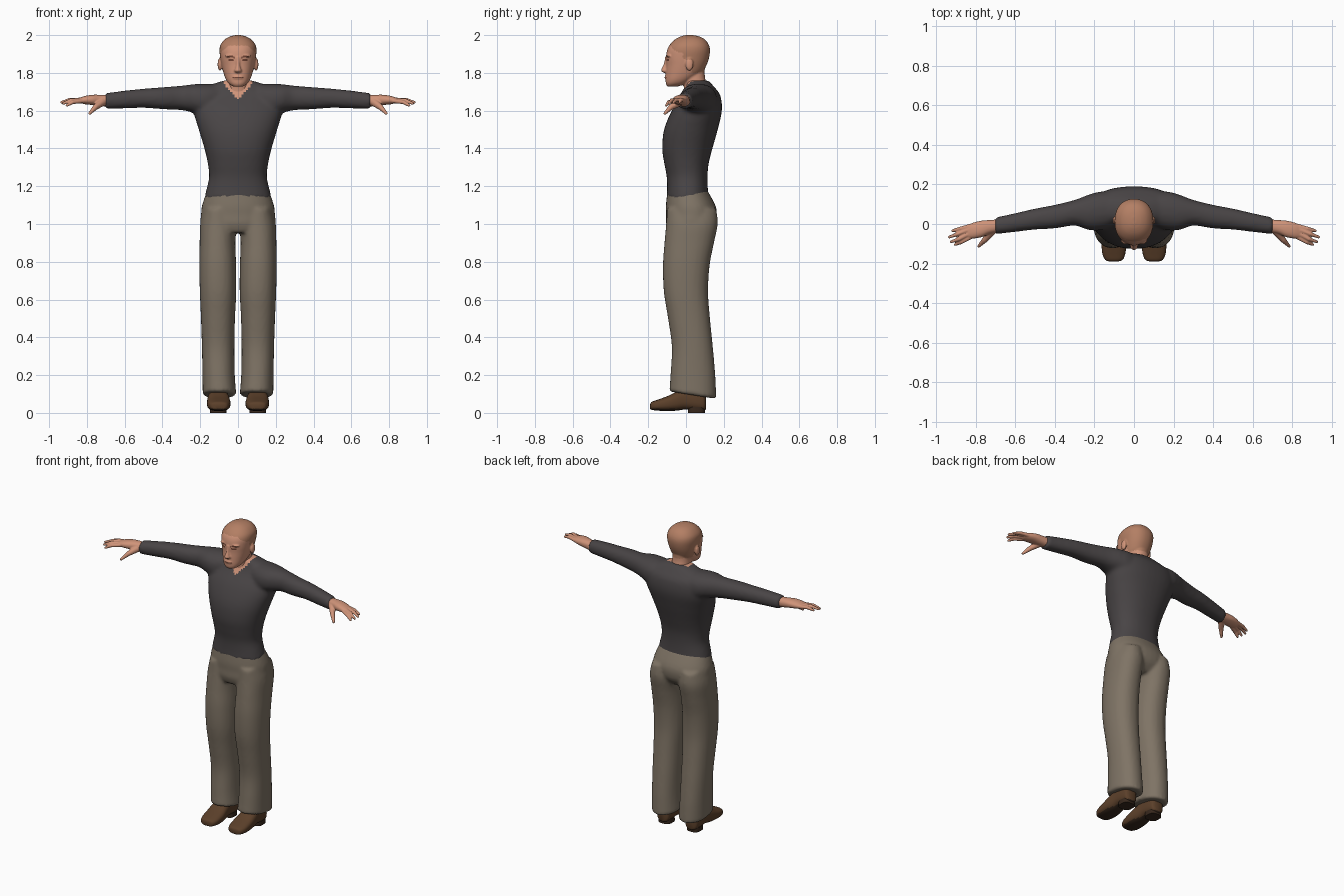
import bpy, bmesh, math
from mathutils import Vector

if "Cube" in bpy.data.objects:
    bpy.data.objects.remove(bpy.data.objects["Cube"])


def material(name, *rgb):
    m = bpy.data.materials.new(name)
    m.use_nodes = True
    col = [(c / 255) ** 2.2 for c in rgb] + [1]
    m.diffuse_color = col
    m.node_tree.nodes["Principled BSDF"].inputs["Base Color"].default_value = col
    return m


skin = material("skin", 206, 146, 120)
hair = material("cropped hair", 178, 126, 100)
dark = material("brow brown", 112, 70, 56)
cloth = material("charcoal knit", 74, 70, 71)
trouser = material("taupe cotton", 126, 115, 101)
leather = material("brown leather", 92, 66, 46)
sole_mat = material("dark sole", 58, 44, 34)


def resample(rings, steps=5):
    """Catmull-Rom interpolation between the given cross-sections."""
    out = []
    for i in range(len(rings) - 1):
        a, b, c, d = [rings[min(max(i + k, 0), len(rings) - 1)] for k in (-1, 0, 1, 2)]
        for j in range(steps):
            t = j / steps
            out.append([0.5 * (2 * q + (r - p) * t + (2 * p - 5 * q + 4 * r - s) * t * t
                               + (3 * q - p - 3 * r + s) * t ** 3)
                        for p, q, r, s in zip(a, b, c, d)])
    return out + [list(rings[-1])]


def loft(bm, axis, rings, side=1, n=36, power=0.9):
    """Skin closed ovals (position, u0, u1, v0, v1) along an axis."""
    loops = []
    for t, u0, u1, v0, v1 in resample(rings):
        loop = []
        for k in range(n):
            c, s = math.cos(math.tau * k / n), math.sin(math.tau * k / n)
            u = (u0 + u1) / 2 + (u1 - u0) / 2 * math.copysign(abs(c) ** power, c)
            v = (v0 + v1) / 2 + (v1 - v0) / 2 * math.copysign(abs(s) ** power, s)
            x, y, z = {"x": (t, u, v), "y": (u, t, v), "z": (u, v, t)}[axis]
            loop.append(bm.verts.new((x * side, y, z)))
        loops.append(loop)
    for a, b in zip(loops, loops[1:]):
        for k in range(n):
            bm.faces.new((a[k], a[(k + 1) % n], b[(k + 1) % n], b[k]))
    bm.faces.new(loops[0])
    bm.faces.new(loops[-1])


def ball(bm, centre, size):
    made = bmesh.ops.create_uvsphere(bm, u_segments=16, v_segments=12, radius=1)["verts"]
    for v in made:
        v.co = Vector(centre) + Vector([a * b for a, b in zip(v.co, size)])


def digit(bm, points, radii, side):
    """Rounded finger from overlapping balls."""
    for p, q, r0, r1 in zip(points, points[1:], radii, radii[1:]):
        for k in range(9):
            c, r = Vector(p).lerp(Vector(q), k / 8), r0 + (r1 - r0) * k / 8
            ball(bm, (c.x * side, c.y, c.z), (r, r, r))


def finish(name, bm, mats, voxel=0, smooth=0, rule=None, warp=None):
    """Fuse the pieces into one skin, then colour faces by a rule."""
    bmesh.ops.recalc_face_normals(bm, faces=bm.faces)
    me = bpy.data.meshes.new(name)
    bm.to_mesh(me)
    bm.free()
    ob = bpy.data.objects.new(name, me)
    bpy.context.collection.objects.link(ob)
    bpy.ops.object.select_all(action="DESELECT")
    ob.select_set(True)
    bpy.context.view_layer.objects.active = ob
    if voxel:
        mod = ob.modifiers.new("fuse", "REMESH")
        mod.mode, mod.voxel_size = "VOXEL", voxel
        bpy.ops.object.modifier_apply(modifier="fuse")
    if smooth:
        mod = ob.modifiers.new("relax", "SMOOTH")
        mod.factor, mod.iterations = 0.5, smooth
        bpy.ops.object.modifier_apply(modifier="relax")
    me = ob.data
    me.materials.clear()
    for m in mats:
        me.materials.append(m)
    if warp:
        for v in me.vertices:
            v.co.z += warp(v.co)
    for f in me.polygons:
        f.material_index = rule(f.center) if rule else 0
    bpy.ops.object.shade_smooth_by_angle(angle=math.radians(50))
    return ob


# Sweater: torso and both sleeves, with an open V neck
def sym(rows):
    return [(z, -w, w, y0, y1) for z, w, y0, y1 in rows]


bm = bmesh.new()
loft(bm, "z", sym([(1.135, .178, -.103, .122), (1.18, .168, -.1, .116), (1.25, .153, -.102, .114),
                   (1.32, .16, -.115, .12), (1.4, .178, -.126, .14), (1.5, .208, -.116, .168),
                   (1.6, .235, -.075, .19), (1.68, .22, -.02, .182), (1.725, .17, .0, .15),
                   (1.76, .075, .005, .118)]))
for side in (1, -1):
    loft(bm, "x", [(.08, .0, .15, 1.6, 1.74), (.16, -.03, .165, 1.57, 1.742), (.23, -.03, .148, 1.588, 1.74),
                   (.3, -.008, .122, 1.603, 1.732), (.4, -.022, .097, 1.608, 1.724),
                   (.5, -.028, .078, 1.615, 1.716), (.6, -.04, .055, 1.612, 1.706),
                   (.705, -.052, .032, 1.609, 1.692)], side)
finish("sweater", bm, [cloth, skin], .012, 4,
       lambda c: int(c.y < .09 and abs(c.x) < .075 and c.z > 1.66 + abs(c.x) * 1.1))

# Trousers: hips and two flared legs
bm = bmesh.new()
loft(bm, "z", sym([(.955, .17, -.09, .11), (1.0, .198, -.105, .15), (1.05, .196, -.105, .163),
                   (1.1, .19, -.106, .155), (1.18, .163, -.098, .112)]))
for side in (1, -1):
    loft(bm, "z", [(.095, .009, .187, -.088, .16), (.2, .017, .188, -.082, .155), (.35, .019, .191, -.075, .142),
                   (.5, .016, .196, -.095, .127), (.64, .009, .202, -.117, .117), (.78, .01, .205, -.122, .125),
                   (.9, .014, .203, -.114, .148), (1.0, .01, .2, -.105, .168), (1.08, .03, .18, -.1, .16)], side)
finish("trousers", bm, [trouser], .0105, 3,
       warp=lambda c: -.15 * (c.y - .03) * max(0, (.2 - c.z) / .1))

# Shoes with soles and heels
for side, label in ((1, "left"), (-1, "right")):
    bm = bmesh.new()
    loft(bm, "y", [(-.19, .085, .12, .022, .045), (-.182, .058, .145, .016, .058), (-.15, .044, .16, .012, .07),
                   (-.1, .04, .164, .01, .088), (-.05, .045, .162, .012, .112), (.0, .052, .156, .018, .13),
                   (.06, .055, .153, .012, .13), (.095, .062, .146, .012, .11), (.106, .08, .128, .02, .09)],
         side, power=.75)
    finish(label + "_shoe", bm, [leather, sole_mat], rule=lambda c: int(c.z < .022))
    bm = bmesh.new()
    loft(bm, "z", [(0, .06, .148, .01, .1), (.012, .06, .148, .01, .1), (.03, .06, .148, .012, .098)], side, power=.7)
    finish(label + "_heel", bm, [sole_mat])

# Hands: palm, four fingers and thumb
fingers = [((.82, -.062, 1.652), (.875, -.092, 1.645), (.905, -.104, 1.628)),
           ((.83, -.046, 1.656), (.885, -.076, 1.655), (.925, -.09, 1.638)),
           ((.83, -.026, 1.657), (.89, -.05, 1.658), (.934, -.066, 1.644)),
           ((.825, -.01, 1.655), (.88, -.024, 1.656), (.918, -.034, 1.645))]
for side, label in ((1, "left"), (-1, "right")):
    bm = bmesh.new()
    loft(bm, "x", [(.68, -.042, .024, 1.62, 1.682), (.73, -.05, .02, 1.625, 1.684), (.77, -.066, .017, 1.63, 1.684),
                   (.81, -.073, .008, 1.634, 1.678), (.84, -.07, -.004, 1.642, 1.668)], side)
    for path in fingers:
        digit(bm, path, (.0125, .0105, .0075), side)
    digit(bm, [(.72, -.035, 1.645), (.755, -.08, 1.618), (.785, -.112, 1.586)], (.022, .015, .008), side)
    finish(label + "_hand", bm, [skin], .004, 2)


# Head: skull, neck, nose, brow, lips and ears; hair and features by face
def face_colour(c):
    x = abs(c.x)
    if c.z > 1.945 - max(0, x - .05) * .9 or (c.y > .03 and c.z > 1.8 and x < .099) \
            or (c.y > -.015 and c.z > 1.87):
        return 1
    if c.y < -.05:
        brow = .016 < x < .058 and abs(c.z - 1.888 + abs(x - .038) * .25) < .0045
        eye = .022 < x < .05 and abs(c.z - 1.866) < .005
        mouth = x < .028 and abs(c.z - 1.776) < .003
        if brow or eye or mouth:
            return 2
    return 0


bm = bmesh.new()
loft(bm, "z", sym([(1.728, .026, -.098, -.045), (1.742, .048, -.106, .0), (1.765, .064, -.108, .04),
                   (1.8, .077, -.107, .085), (1.84, .087, -.105, .108), (1.88, .094, -.106, .122),
                   (1.92, .098, -.1, .127), (1.95, .092, -.085, .12), (1.977, .07, -.058, .1),
                   (1.993, .042, -.028, .07), (2.0, .012, .0, .035)]), n=48)
loft(bm, "z", sym([(1.6, .07, .0, .13), (1.68, .068, -.008, .13), (1.73, .058, -.012, .112),
                   (1.78, .056, -.025, .1), (1.84, .055, -.03, .1)]))
loft(bm, "z", sym([(1.8, .01, -.116, -.09), (1.81, .02, -.131, -.09), (1.825, .014, -.128, -.09),
                   (1.85, .009, -.117, -.09), (1.885, .011, -.11, -.09)]), n=20)
ball(bm, (0, -.101, 1.776), (.03, .013, .012))
for side in (1, -1):
    ball(bm, (side * .036, -.086, 1.89), (.032, .018, .009))
    ball(bm, (side * .096, .018, 1.845), (.012, .021, .034))
finish("head", bm, [skin, hair, dark], .005, 2, face_colour)
